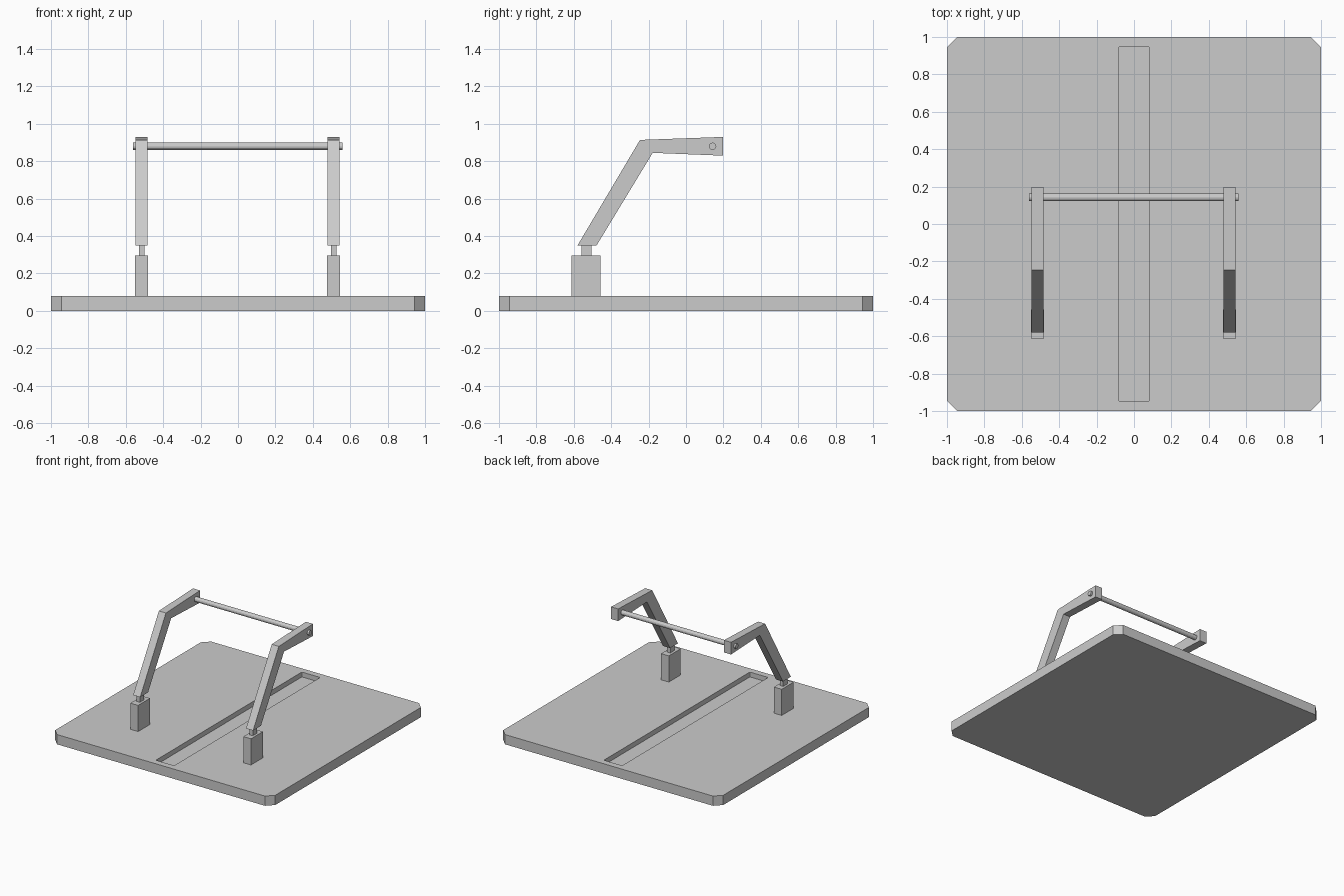
import bpy
import bmesh
from math import radians
from mathutils import Matrix

default = bpy.data.objects.get("Cube")
if default:
    bpy.data.objects.remove(default, do_unlink=True)

GREY = (0.6, 0.6, 0.6, 1.0)
grey = bpy.data.materials.new("plain grey")
grey.use_nodes = True
grey.diffuse_color = GREY
grey.node_tree.nodes["Principled BSDF"].inputs["Base Color"].default_value = GREY


def finish(name, bm):
    bmesh.ops.recalc_face_normals(bm, faces=bm.faces[:])
    mesh = bpy.data.meshes.new(name)
    bm.to_mesh(mesh)
    bm.free()
    mesh.materials.append(grey)
    obj = bpy.data.objects.new(name, mesh)
    bpy.context.collection.objects.link(obj)
    return obj


def box(name, center, size, corner=0, segments=1):
    """Box with optionally cut or rounded upright edges."""
    bm = bmesh.new()
    bmesh.ops.create_cube(bm, size=1, matrix=Matrix.Translation(center) @ Matrix.Diagonal((*size, 1)))
    if corner:
        upright = [e for e in bm.edges if abs(e.verts[0].co.z - e.verts[1].co.z) > 0.001]
        bmesh.ops.bevel(bm, geom=upright, offset=corner, segments=segments,
                        profile=0.5, affect='EDGES')
    return finish(name, bm)


def side_profile(name, points, x, width):
    """Extrude a (y, z) outline along x."""
    bm = bmesh.new()
    face = bm.faces.new([bm.verts.new((x - width / 2, y, z)) for y, z in points])
    ext = bmesh.ops.extrude_face_region(bm, geom=[face])
    moved = [v for v in ext["geom"] if isinstance(v, bmesh.types.BMVert)]
    bmesh.ops.translate(bm, verts=moved, vec=(width, 0, 0))
    return finish(name, bm)


# Base plate with cut corners and a recessed central slot
base = box("base_plate", (0, 0, 0.04), (2, 2, 0.08), 0.055)
cutter = box("slot_cutter", (0, 0, 0.09), (0.166, 1.896, 0.1), 0.01, 2)
cutter.hide_render = True
cut = base.modifiers.new("slot", 'BOOLEAN')
cut.operation = 'DIFFERENCE'
cut.solver = 'EXACT'
cut.object = cutter
bpy.context.view_layer.objects.active = base
bpy.ops.object.modifier_apply(modifier=cut.name)
bpy.data.objects.remove(cutter, do_unlink=True)

# Post, neck and bent arm on each side
ARM = [(-0.58, 0.35), (-0.246, 0.914), (0.197, 0.93),
       (0.197, 0.83), (-0.178, 0.845), (-0.478, 0.35)]
for side, s in (("left", 1), ("right", -1)):
    x = s * 0.513 - 0.002
    box(side + "_post", (x, -0.534, 0.187), (0.07, 0.154, 0.216))
    box(side + "_neck", (x, -0.532, 0.322), (0.03, 0.054, 0.058))
    side_profile(side + "_arm", ARM, x, 0.064)

# Cross bar through the arm ends
bm = bmesh.new()
bmesh.ops.create_cone(bm, cap_ends=True, segments=12, radius1=0.02, radius2=0.02, depth=1.12,
                      matrix=Matrix.Translation((-0.002, 0.142, 0.88)) @ Matrix.Rotation(radians(90), 4, 'Y'))
finish("cross_bar", bm)
